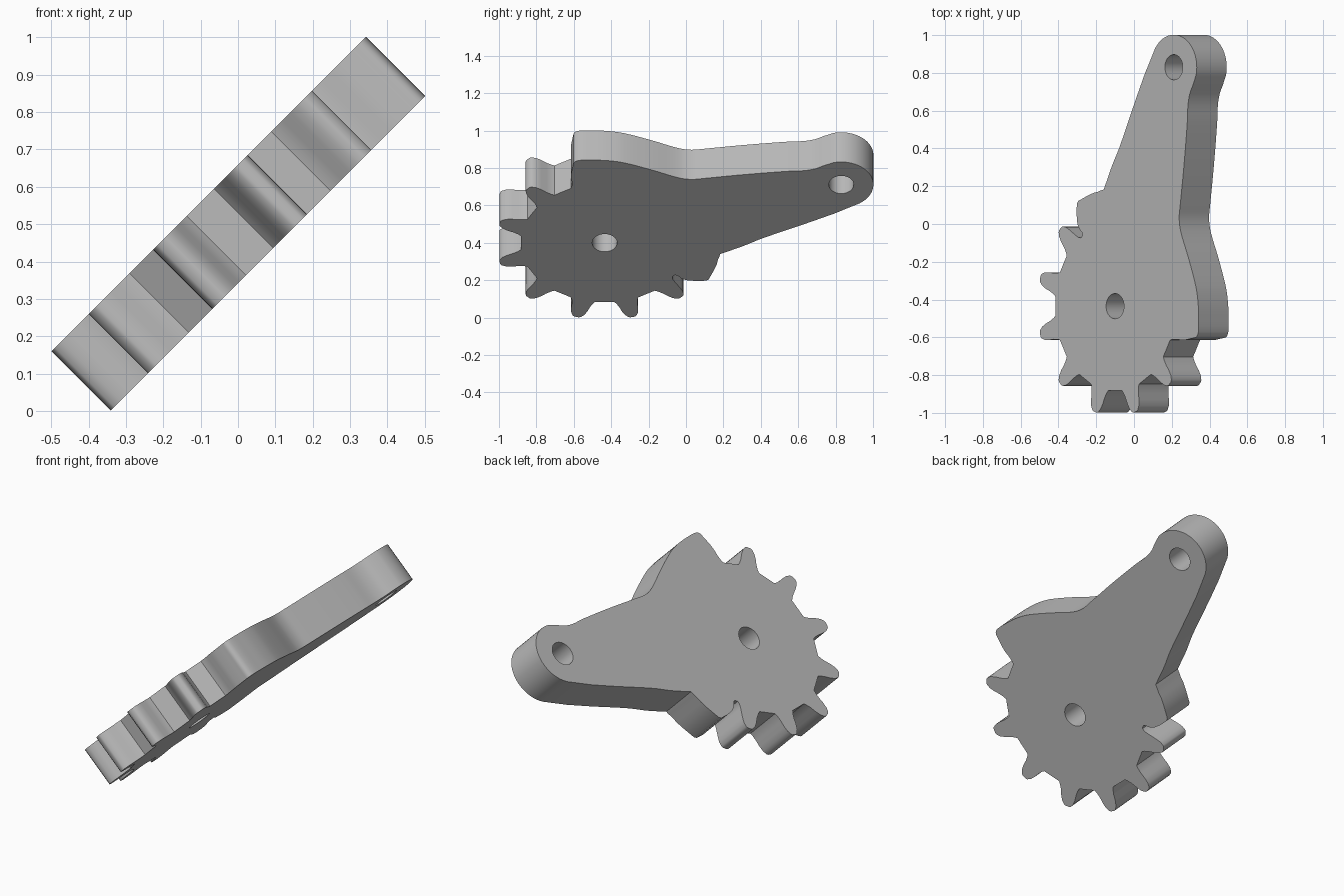
import bpy, bmesh
from math import sin, cos, radians, pi
from mathutils import Matrix, Vector

old = bpy.data.objects.get("Cube")
if old:
    bpy.data.objects.remove(old, do_unlink=True)

HALF_THICKNESS = 0.112
GEAR_CENTER = Vector((-0.03, -0.435))
TIP_CENTER = Vector((0.41, 0.83))
TIP_RADIUS = 0.172
HOLE_RADIUS = 0.067

# Half tooth, root to tip: distance from gear centre, half width
HALF_TOOTH = [(0.445, 0.066), (0.462, 0.058), (0.49, 0.05), (0.525, 0.045),
              (0.555, 0.036), (0.575, 0.022), (0.58, 0.012)]


def tooth_side(angle, side):
    """Points along one flank; side -1 runs outward, +1 runs inward."""
    out = Vector((cos(angle), sin(angle)))
    across = Vector((-out.y, out.x))
    rows = HALF_TOOTH if side < 0 else reversed(HALF_TOOTH)
    return [GEAR_CENTER + out * r + across * w * side for r, w in rows]


def arc(center, radius, start, end, steps):
    return [center + radius * Vector((cos(a), sin(a)))
            for a in (radians(start + (end - start) * i / steps) for i in range(steps + 1))]


def smooth_path(points, steps=4):
    """Rounded path through the points, with gentle end tangents."""
    pts = [Vector(p) for p in points]
    result = []
    for i in range(len(pts) - 1):
        a, b = pts[i], pts[i + 1]
        span = (b - a).length
        dir_a = (b - pts[max(i - 1, 0)]).normalized()
        dir_b = (pts[min(i + 2, len(pts) - 1)] - a).normalized()
        for k in range(steps):
            t = k / steps
            c1, c2 = a + dir_a * span / 3, b - dir_b * span / 3
            result.append(a * (1 - t) ** 3 + c1 * 3 * t * (1 - t) ** 2
                          + c2 * 3 * t * t * (1 - t) + b * t ** 3)
    return result + [pts[-1]]


# Gear teeth, then the half tooth that runs into the shoulder
outline = []
for i in range(7):
    angle = radians(135 + 30 * i)
    outline += tooth_side(angle, -1)[3 if i == 0 else 0:] + tooth_side(angle, 1)
outline += tooth_side(radians(345), -1)[:5]

# Shoulder and the right edge of the arm
outline += smooth_path([(0.548, -0.605), (0.58, -0.597), (0.594, -0.57), (0.596, -0.5),
                        (0.592, -0.42), (0.575, -0.33), (0.52, -0.18), (0.462, -0.04),
                        (0.45, 0.03), (0.458, 0.1), (0.485, 0.3), (0.511, 0.54),
                        (0.516, 0.63), (0.53, 0.69), (0.553, 0.735)])

# Rounded arm end and the left edge
outline += arc(TIP_CENTER, TIP_RADIUS, -14, 145, 24)
outline += smooth_path([(0.19, 0.79), (0.117, 0.643), (0.005, 0.41),
                        (-0.055, 0.304), (-0.114, 0.183)])

# Stop block and the narrow slot beside the first tooth
outline += [Vector(p) for p in ((-0.135, 0.178), (-0.16, 0.17), (-0.19, 0.165), (-0.23, 0.152),
                                (-0.305, 0.122), (-0.316, 0.108), (-0.318, 0.05), (-0.312, 0.0),
                                (-0.298, -0.025), (-0.277, -0.045), (-0.273, -0.06),
                                (-0.285, -0.073), (-0.303, -0.072), (-0.325, -0.06))]

loops = [outline] + [arc(c, HOLE_RADIUS, 0, 348.75, 31) for c in (GEAR_CENTER, TIP_CENTER)]

# Fill the profile with its two holes and extrude it into a plate
bm = bmesh.new()
edges = []
for loop in loops:
    verts = [bm.verts.new((p.x, p.y, -HALF_THICKNESS)) for p in loop]
    edges += [bm.edges.new((v, verts[i - 1])) for i, v in enumerate(verts)]
bmesh.ops.triangle_fill(bm, edges=edges, use_beauty=True, use_dissolve=False)
solid = bmesh.ops.extrude_face_region(bm, geom=bm.faces[:], use_keep_orig=True)
top_verts = [g for g in solid["geom"] if isinstance(g, bmesh.types.BMVert)]
bmesh.ops.translate(bm, verts=top_verts, vec=(0, 0, 2 * HALF_THICKNESS))
bmesh.ops.recalc_face_normals(bm, faces=bm.faces[:])

# Tilt the plate onto its lower corner
bm.transform(Matrix.Translation((0, 0, 0.5)) @ Matrix.Rotation(-pi / 4, 4, "Y"))
mesh = bpy.data.meshes.new("geared_arm")
bm.to_mesh(mesh)
bm.free()

gray = bpy.data.materials.new("plain gray")
gray.use_nodes = True
color = (0.5, 0.5, 0.5, 1)
gray.diffuse_color = color
gray.node_tree.nodes["Principled BSDF"].inputs["Base Color"].default_value = color
mesh.materials.append(gray)

arm = bpy.data.objects.new("geared_arm", mesh)
bpy.context.collection.objects.link(arm)
bpy.ops.object.select_all(action="DESELECT")
arm.select_set(True)
bpy.context.view_layer.objects.active = arm
bpy.ops.object.shade_smooth_by_angle(angle=radians(40))
